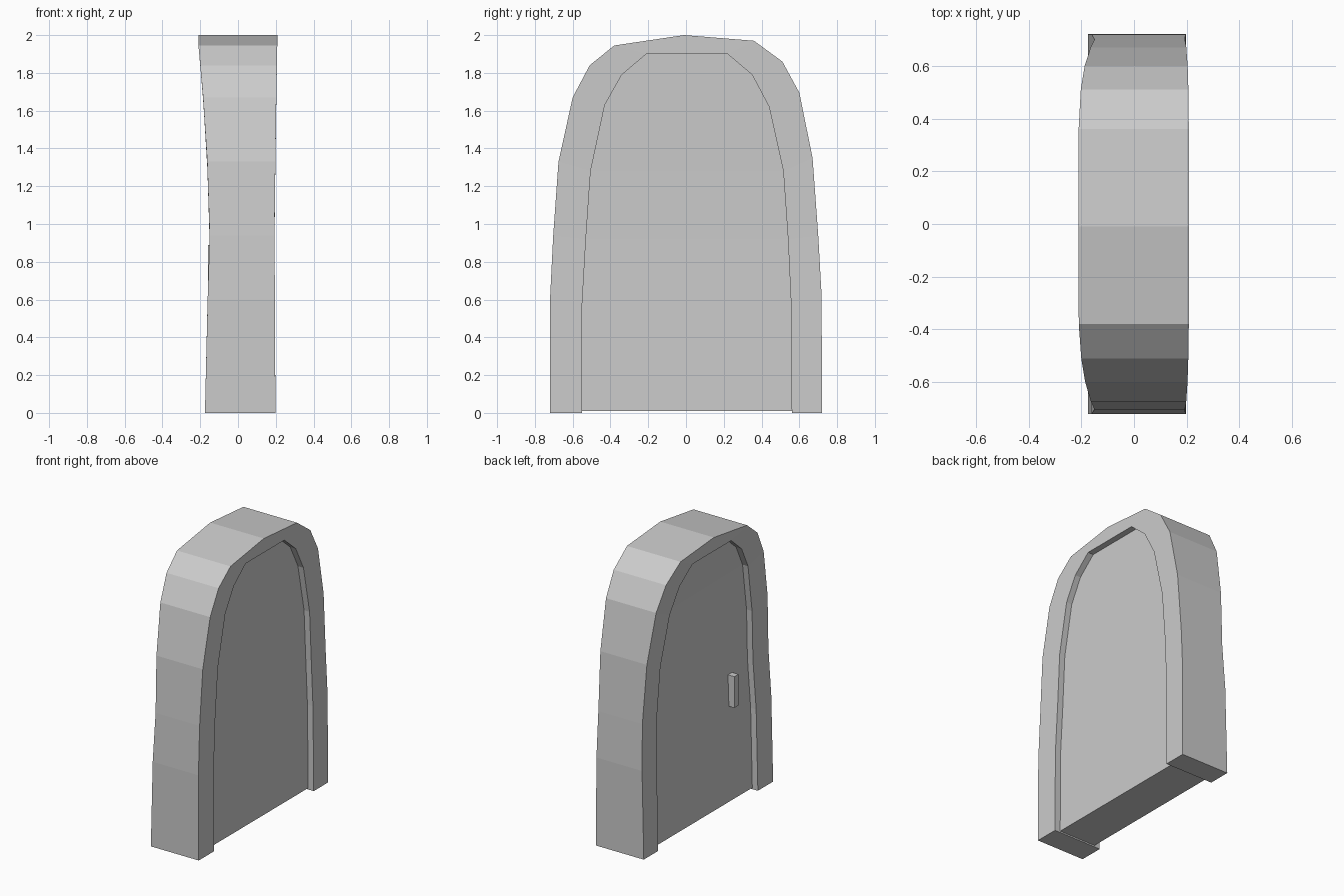
import bpy, bmesh

if "Cube" in bpy.data.objects:
    bpy.data.objects.remove(bpy.data.objects["Cube"])

# (y, z) outlines seen from the side, running from one foot over the arch to the other
OUTER = [(-0.72, 0), (-0.72, 0.60), (-0.703, 0.94), (-0.675, 1.33), (-0.60, 1.67),
         (-0.51, 1.84), (-0.38, 1.945), (-0.01, 2.0), (0.36, 1.97), (0.51, 1.86),
         (0.60, 1.695), (0.67, 1.35), (0.70, 0.94), (0.718, 0.62), (0.72, 0)]
INNER = [(-0.55, 0), (-0.55, 0.57), (-0.53, 0.92), (-0.505, 1.28), (-0.43, 1.63),
         (-0.34, 1.79), (-0.21, 1.90), (0.0, 1.90), (0.22, 1.90), (0.35, 1.79),
         (0.44, 1.62), (0.515, 1.28), (0.54, 0.92), (0.555, 0.60), (0.56, 0)]

# (z, back x, front x): the door is pinched in the middle and flares at the top
BOW = [(0, -0.175, 0.198), (0.4, -0.167, 0.197), (0.94, -0.15, 0.193), (1.33, -0.163, 0.198),
       (1.67, -0.185, 0.203), (1.84, -0.20, 0.206), (1.95, -0.21, 0.208), (2.0, -0.21, 0.208)]


def bow(z):
    for (z0, b0, f0), (z1, b1, f1) in zip(BOW, BOW[1:]):
        if z <= z1:
            t = (z - z0) / (z1 - z0)
            return b0 + (b1 - b0) * t, f0 + (f1 - f0) * t
    return BOW[-1][1:]


def section(p, q, inset=0.0):
    """Four-cornered slice between two outline points."""
    (pb, pf), (qb, qf) = bow(p[1]), bow(q[1])
    return [(pf - inset, *p), (qf - inset, *q), (qb + inset, *q), (pb + inset, *p)]


def loft(name, sections):
    bm = bmesh.new()
    rings = [[bm.verts.new(c) for c in s] for s in sections]
    for a, b in zip(rings, rings[1:]):
        for i in range(4):
            j = (i + 1) % 4
            bm.faces.new((a[i], a[j], b[j], b[i]))
    bm.faces.new(rings[0])
    bm.faces.new(rings[-1])
    bmesh.ops.recalc_face_normals(bm, faces=bm.faces)
    me = bpy.data.meshes.new(name)
    bm.to_mesh(me)
    bm.free()
    ob = bpy.data.objects.new(name, me)
    bpy.context.collection.objects.link(ob)
    return ob


# Arched frame
loft("door_frame", [section(p, q) for p, q in zip(OUTER, INNER)])

# Recessed panel, one row per pair of jamb points, lifted slightly off the ground
rows = [(INNER[i], INNER[-1 - i]) for i in range(7)]
rows[0] = ((-0.55, 0.01), (0.56, 0.01))
loft("door_panel", [section(p, q, 0.043) for p, q in rows])

# Handle on the back face
bpy.ops.mesh.primitive_cube_add(size=1, location=(-0.13, -0.335, 0.78))
handle = bpy.context.object
handle.name = "door_handle"
handle.scale = (0.055, 0.045, 0.22)
